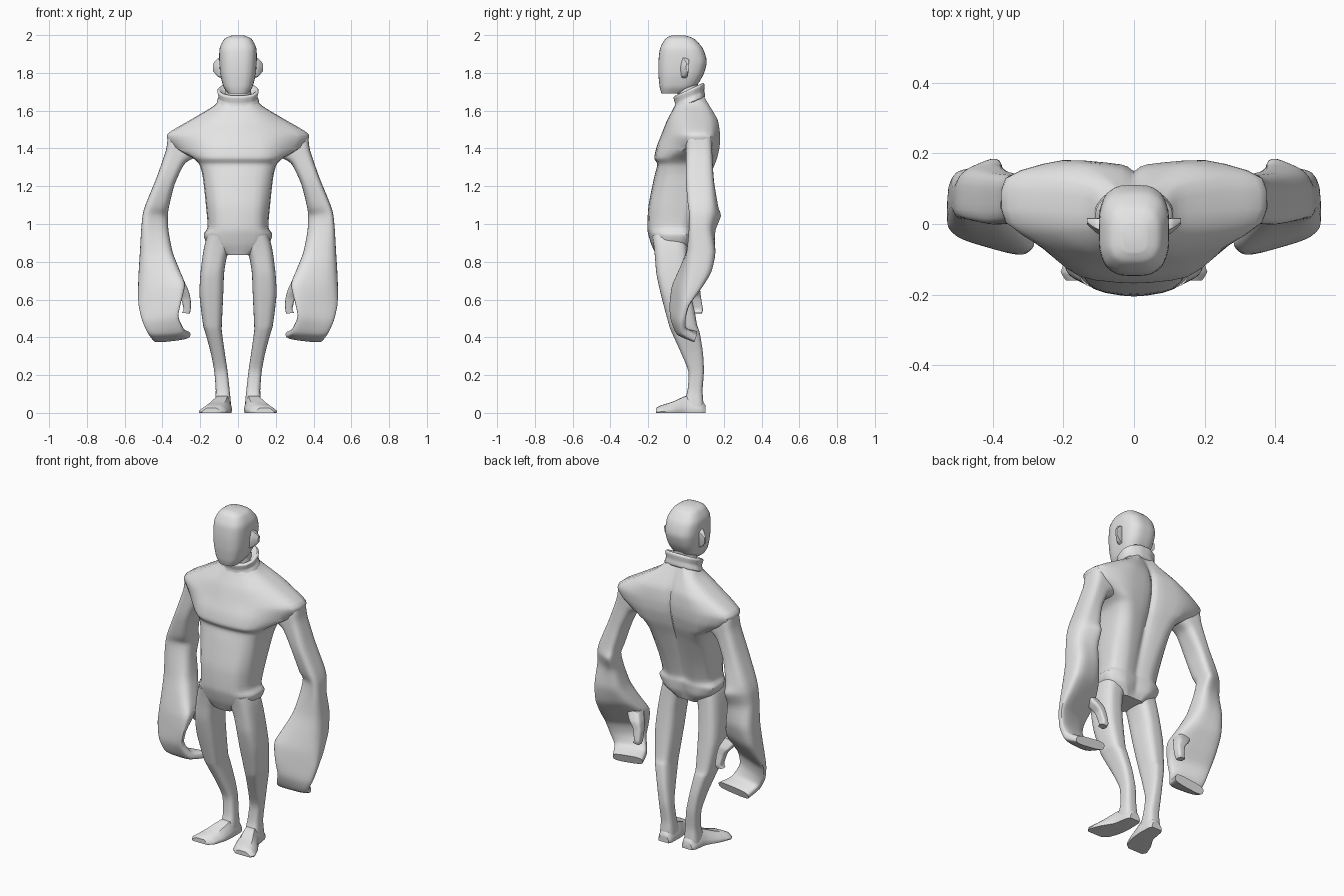
import bpy, bmesh, math
from mathutils import Vector

skin = bpy.data.materials.new("plain grey")
skin.diffuse_color = (0.78, 0.78, 0.78, 1)


def cardinal(a, b, c, d, t, k):
    """Smooth interpolation from b to c."""
    m0, m1 = (c - a) * k, (d - b) * k
    t2, t3 = t * t, t * t * t
    return b * (2*t3 - 3*t2 + 1) + m0 * (t3 - 2*t2 + t) + c * (3*t2 - 2*t3) + m1 * (t3 - t2)


def loft(name, rings, mirror=False, around=3, along=4, tension=0.36):
    """Skin a smooth closed surface through rings of points."""
    fine = []
    for r in rings:
        r = [Vector(p) for p in r]
        n = len(r)
        fine.append([cardinal(r[i-1], r[i], r[(i+1) % n], r[(i+2) % n], j / around, tension)
                     for i in range(n) for j in range(around)])
    rows, last = [], len(fine) - 1
    for i in range(last):
        a, b, c, d = fine[max(i-1, 0)], fine[i], fine[i+1], fine[min(i+2, last)]
        for j in range(along):
            rows.append([cardinal(*p, j / along, tension) for p in zip(a, b, c, d)])
    rows.append(fine[-1])
    bm = bmesh.new()
    vs = [[bm.verts.new(p) for p in row] for row in rows]
    n = len(vs[0])
    for a, b in zip(vs, vs[1:]):
        for i in range(n):
            bm.faces.new((a[i], a[(i+1) % n], b[(i+1) % n], b[i]))
    bm.faces.new(vs[0])
    bm.faces.new(vs[-1])
    bmesh.ops.recalc_face_normals(bm, faces=bm.faces)
    mesh = bpy.data.meshes.new(name)
    bm.to_mesh(mesh)
    bm.free()
    mesh.materials.append(skin)
    ob = bpy.data.objects.new(name, mesh)
    bpy.context.collection.objects.link(ob)
    if mirror:
        ob.modifiers.new("mirror", 'MIRROR').use_mirror_merge = False
    bpy.context.view_layer.objects.active = ob
    ob.select_set(True)
    bpy.ops.object.shade_smooth_by_angle(angle=math.radians(40))
    ob.select_set(False)
    return ob


def oval(xi, zi, xo, zo, yf, yb, skew=0, dz=0, n=12, power=0.65):
    """Boxy oval from an inner to an outer edge; skew turns it, dz tips it."""
    pts = []
    for i in range(n):
        a = 2 * math.pi * (i + 0.5) / n
        c, s = math.cos(a), math.sin(a)
        c = math.copysign(abs(c) ** power, c)
        s = math.copysign(abs(s) ** power, s)
        pts.append(((xi + xo) / 2 + c * (xo - xi) / 2,
                    (yf + yb) / 2 + s * (yb - yf) / 2 + skew * c,
                    (zi + zo) / 2 + c * (zo - zi) / 2 + s * dz))
    return pts


def torso_ring(z, yf, fx, fy, hw, sf, sb, bx, yb, yc):
    """Half outline from chest centre to the spine groove, mirrored."""
    half = [(fx, fy), (hw, sf), (hw, sb), (bx, yb), (.035, yc + .6 * (yb - yc))]
    pts = [(0, yf)] + half + [(0, yc)] + [(-x, y) for x, y in reversed(half)]
    return [(x, y, z) for x, y in pts]


# Torso: sloping yoke, chest shelf, tapering back, belly, waist ridge, pelvis
loft("torso", [torso_ring(*r) for r in [
    (1.68, -.04, .05, -.03, .08, .0, .04, .05, .09, .085),
    (1.625, -.06, .07, -.05, .125, .0, .10, .08, .125, .11),
    (1.55, -.10, .13, -.08, .245, .0, .125, .15, .168, .14),
    (1.475, -.13, .17, -.10, .36, .003, .13, .20, .18, .15),
    (1.41, -.155, .17, -.13, .335, .003, .128, .20, .178, .145),
    (1.35, -.168, .15, -.15, .235, -.07, .12, .18, .165, .13),
    (1.315, -.152, .13, -.137, .20, -.08, .10, .155, .152, .12),
    (1.25, -.168, .12, -.15, .182, -.09, .075, .13, .125, .095),
    (1.10, -.198, .11, -.182, .165, -.11, .03, .10, .07, .05),
    (.985, -.205, .11, -.185, .156, -.11, .0, .09, .035, .02),
    (.945, -.20, .12, -.178, .176, -.11, .0, .10, .035, .025),
    (.89, -.183, .10, -.168, .155, -.11, -.01, .09, .03, .015),
    (.835, -.158, .05, -.15, .075, -.10, -.02, .05, .0, .0),
]])

# Head and neck
loft("head", [oval(-w, z, w, z, yf, yb, power=0.68) for z, w, yf, yb in [
    (1.997, .035, -.08, .0), (1.98, .072, -.11, .045), (1.93, .098, -.138, .09),
    (1.86, .100, -.147, .111), (1.79, .094, -.147, .093), (1.725, .077, -.14, .05),
    (1.69, .052, -.13, -.02)]])
loft("neck", [oval(-w, z, w, z, yf, yb, power=0.9) for z, w, yf, yb in [
    (1.80, .075, -.05, .085), (1.74, .068, -.05, .065), (1.64, .075, -.04, .08)]])

# Tilted collar band
loft("collar", [oval(-w, z, w, z, yf, yb, 0, .034, power=0.9) for z, w, yf, yb in [
    (1.62, .09, -.04, .08), (1.642, .114, -.062, .102), (1.672, .104, -.06, .098),
    (1.703, .111, -.068, .10), (1.713, .10, -.055, .09), (1.69, .07, -.03, .065)]],
    tension=0.25)

# Ears flare outwards towards the back
loft("ears", [[(x, y - d * .6, 1.83 - h), (x, y + d * .6, 1.83 - h), (x, y + d, 1.83),
               (x, y + d, 1.83 + h * .8), (x, y - d * .4, 1.83 + h), (x, y - d, 1.83)]
              for x, y, d, h in [(.08, -.012, .025, .058), (.108, -.004, .02, .046),
                                 (.133, .008, .008, .018)]], mirror=True, tension=0.25)

# Long arms running into curled mitten hands
loft("arms", [oval(*r, power=0.6) for r in [
    (.18, 1.37, .31, 1.475, .01, .12),
    (.24, 1.345, .366, 1.475, .0, .138),
    (.285, 1.315, .382, 1.39, .0, .14),
    (.335, 1.21, .43, 1.25, .0, .148, -.005),
    (.365, 1.09, .487, 1.11, .015, .165, -.015),
    (.371, 1.04, .505, 1.05, .03, .172, -.028),
    (.367, .96, .513, .97, .02, .15, -.015),
    (.345, .85, .52, .85, .0, .155, .005),
    (.31, .76, .527, .74, -.03, .125, .022),
    (.28, .68, .53, .65, -.055, .06, .035),
    (.30, .59, .527, .57, -.062, -.005, .036),
    (.315, .51, .508, .49, -.066, -.018, .026, .01),
    (.285, .435, .478, .43, -.04, -.005, .012, .022),
    (.252, .415, .45, .392, .042, .058, .0, .024),
]], mirror=True)

# Short blocky thumbs
loft("thumbs", [oval(*r, n=8, power=0.5) for r in [
    (.285, .70, .37, .70, -.02, .05), (.262, .65, .335, .65, .005, .075),
    (.25, .60, .305, .615, .025, .08), (.25, .545, .288, .55, .04, .09),
    (.255, .525, .298, .53, .045, .085)]], mirror=True, tension=0.25)

# Legs with a bent knee and backward calf
loft("legs", [oval(*r) for r in [
    (.03, .92, .160, .945, -.18, .0),
    (.04, .875, .176, .895, -.172, .005),
    (.06, .82, .188, .83, -.165, .01),
    (.073, .74, .20, .73, -.157, .02),
    (.078, .62, .204, .62, -.132, .035),
    (.085, .47, .186, .47, -.092, .058),
    (.085, .43, .175, .43, -.078, .072),
    (.07, .32, .145, .32, -.028, .09),
    (.055, .22, .126, .22, .012, .095),
    (.044, .12, .118, .12, .008, .088),
    (.038, .06, .122, .06, -.01, .092),
    (.036, .015, .125, .015, -.015, .095),
]], mirror=True)

# Flat splayed feet
loft("feet", [[(a, y, 0), (b, y, 0), (b, y, h * .35), (b - (b - a) * .25, y, h),
               (a + (b - a) * .2, y, h), (a, y, h * .4)]
              for y, a, b, h in [(.102, .045, .11, .04), (.08, .036, .122, .07),
                                 (.0, .034, .136, .088), (-.07, .042, .178, .058),
                                 (-.135, .065, .204, .038), (-.16, .095, .19, .025)]],
     mirror=True, around=2, along=3, tension=0.15)
